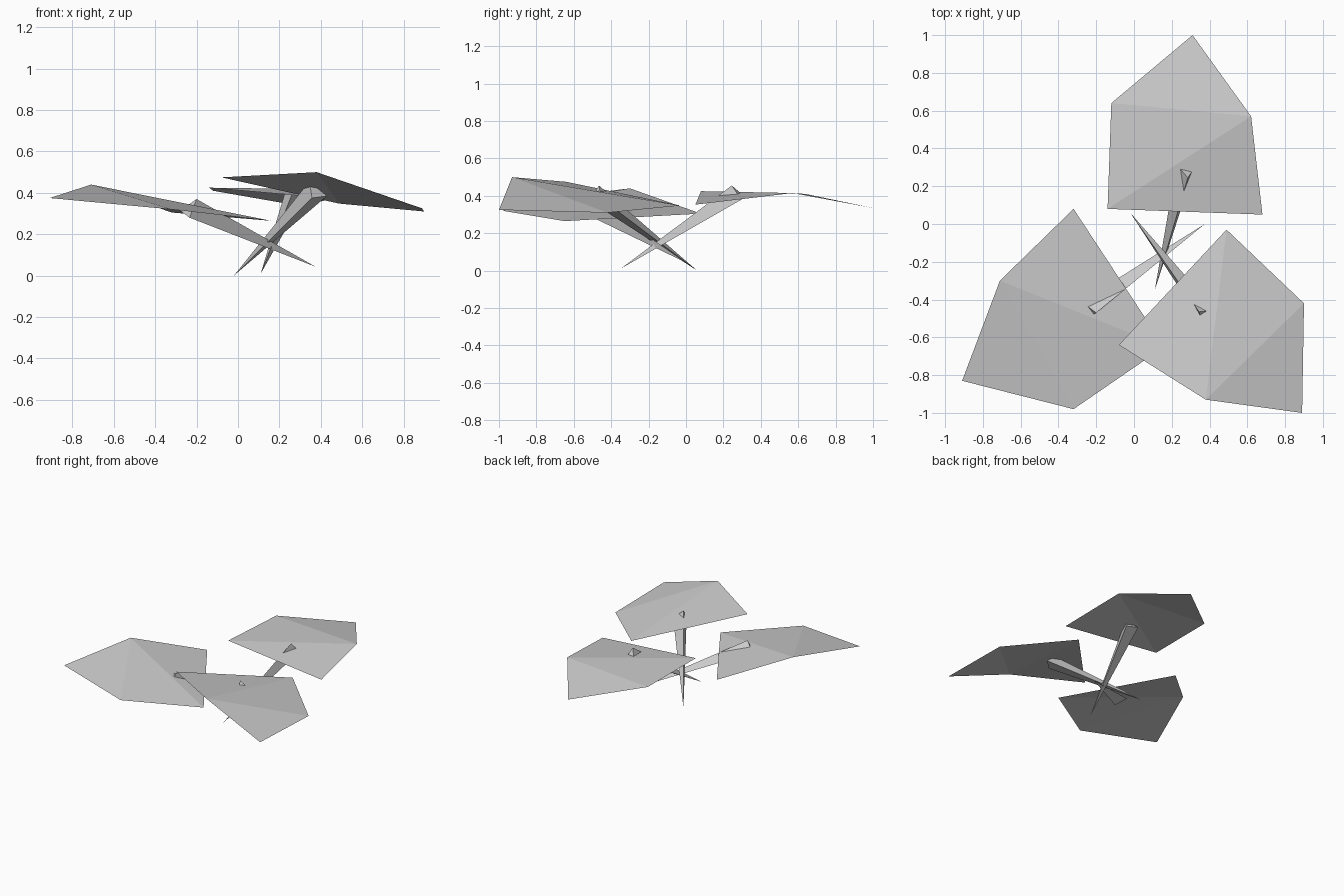
import bpy
import bmesh
from mathutils import Vector

default_cube = bpy.data.objects.get("Cube")
if default_cube:
    bpy.data.objects.remove(default_cube, do_unlink=True)


def make_material(name, colour):
    material = bpy.data.materials.new(name)
    material.use_nodes = True
    material.diffuse_color = colour
    shader = next(n for n in material.node_tree.nodes if n.type == "BSDF_PRINCIPLED")
    shader.inputs["Base Color"].default_value = colour
    shader.inputs["Roughness"].default_value = 0.9
    return material


grey = make_material("plain_grey", (0.6, 0.6, 0.6, 1))


def finish(name, bm):
    mesh = bpy.data.meshes.new(name)
    bm.to_mesh(mesh)
    bm.free()
    mesh.materials.append(grey)
    obj = bpy.data.objects.new(name, mesh)
    bpy.context.scene.collection.objects.link(obj)
    return obj


def make_leaf(name, outline):
    """Thin folded leaf: a fan of flat triangles spreading from the first corner."""
    bm = bmesh.new()
    corners = [bm.verts.new(point) for point in outline]
    for second, third in zip(corners[1:], corners[2:]):
        face = bm.faces.new((corners[0], second, third))
        face.normal_update()
        if face.normal.z < 0:
            face.normal_flip()
    finish(name, bm)


def make_stem(name, tip, upper, side, depth=0.08):
    """Three-sided spike standing on its tip, with a closed wide end."""
    tip, upper, side = Vector(tip), Vector(upper), Vector(side)
    middle = (upper + side) / 2
    normal = (side - upper).cross(middle - tip).normalized()
    if normal.z > 0:
        normal.negate()
    lower = middle + normal * depth
    bm = bmesh.new()
    verts = [bm.verts.new(point) for point in (tip, upper, side, lower)]
    bmesh.ops.convex_hull(bm, input=verts)
    bmesh.ops.recalc_face_normals(bm, faces=bm.faces[:])
    finish(name, bm)


# Leaves, each listed from the corner where its folds meet
make_leaf("back_leaf", [
    (0.62, 0.57, 0.415), (0.31, 1.0, 0.335), (-0.12, 0.64, 0.41),
    (-0.14, 0.08, 0.425), (0.68, 0.05, 0.353)])
make_leaf("front_left_leaf", [
    (0.38, -0.93, 0.5), (0.89, -1.0, 0.325), (0.9, -0.42, 0.31),
    (0.49, -0.03, 0.348), (-0.08, -0.64, 0.475)])
make_leaf("front_right_leaf", [
    (-0.71, -0.3, 0.44), (-0.91, -0.83, 0.375), (-0.32, -0.98, 0.32),
    (0.16, -0.65, 0.265), (-0.32, 0.08, 0.305)])

# Stems, crossing near the ground and just piercing their leaves
make_stem("back_stem", (0.11, -0.35, 0.01),
          (0.285, 0.245, 0.455), (0.225, 0.315, 0.395))
make_stem("front_left_stem", (-0.02, 0.06, 0),
          (0.345, -0.465, 0.455), (0.43, -0.455, 0.385))
make_stem("front_right_stem", (0.375, 0, 0.043),
          (-0.2, -0.47, 0.37), (-0.28, -0.41, 0.315))
